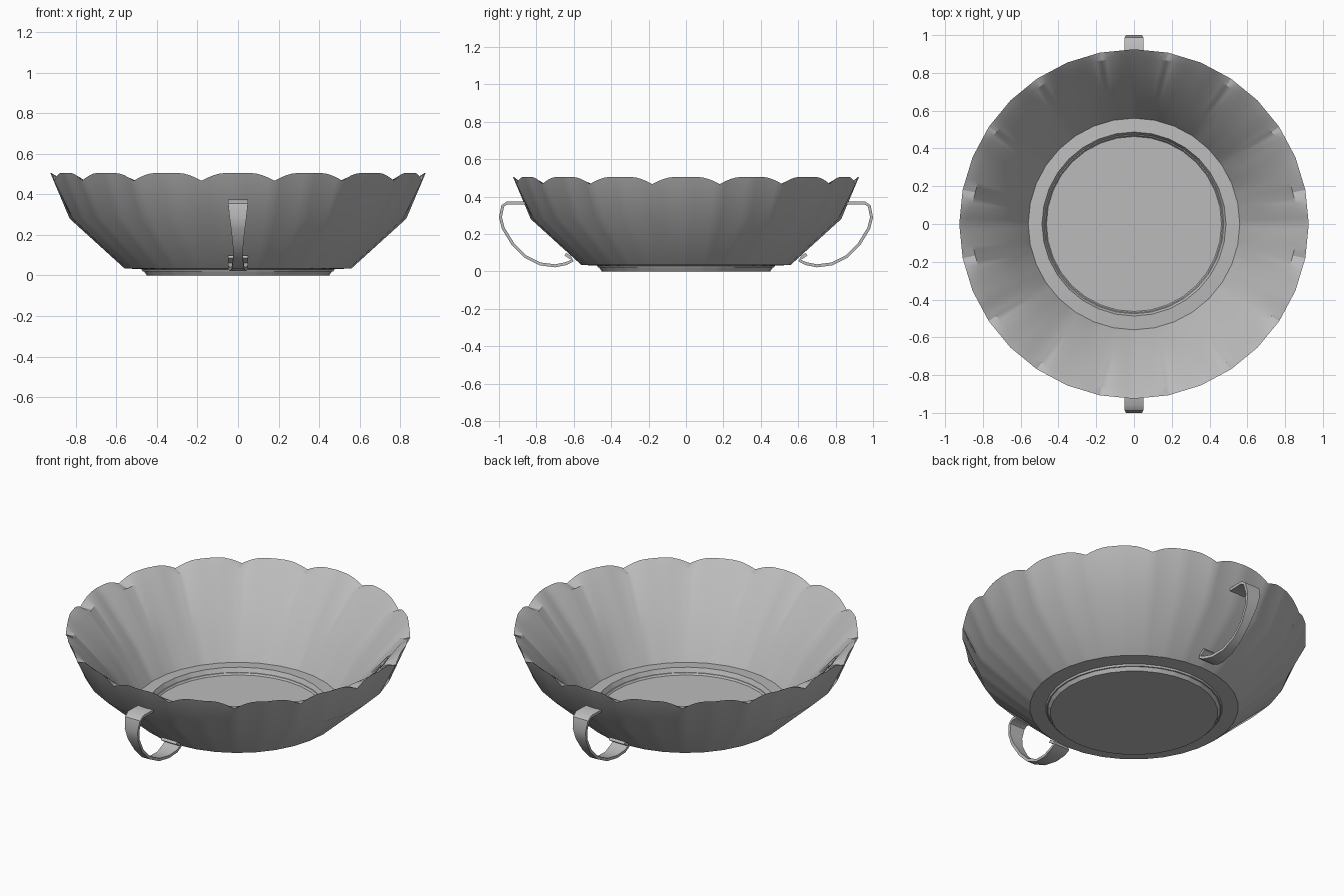
import bpy
import bmesh
from math import sin, cos, pi, radians, degrees

old = bpy.data.objects.get("Cube")
if old:
    bpy.data.objects.remove(old, do_unlink=True)

grey = bpy.data.materials.new("plain grey")
grey.use_nodes = True
grey.diffuse_color = (0.5, 0.5, 0.5, 1)
grey.node_tree.nodes["Principled BSDF"].inputs["Base Color"].default_value = (0.5, 0.5, 0.5, 1)

SEGMENTS = 192
NOTCHES = 16


def finish(name, bm, angle):
    bmesh.ops.recalc_face_normals(bm, faces=bm.faces)
    mesh = bpy.data.meshes.new(name)
    bm.to_mesh(mesh)
    bm.free()
    mesh.materials.append(grey)
    obj = bpy.data.objects.new(name, mesh)
    bpy.context.collection.objects.link(obj)
    bpy.ops.object.select_all(action='DESELECT')
    obj.select_set(True)
    bpy.context.view_layer.objects.active = obj
    bpy.ops.object.shade_smooth_by_angle(angle=radians(angle))
    return obj


def chord(angle, corners):
    """Radius factor of a polygon whose corners lie on the unit circle."""
    a = degrees(angle) % 180
    a = min(a, 180 - a)
    for lo, hi in zip(corners, corners[1:]):
        if lo <= a <= hi + 0.001:
            return cos(radians(hi - lo) / 2) / cos(radians(a - (lo + hi) / 2))
    return 1


def notch(angle):
    """1 at the bottom of a rim notch, fading to 0 along each scallop."""
    step = 360 / NOTCHES
    u = abs(degrees(angle) % step - step / 2)
    return max(0, 1 - u / 7) ** 1.6


# Bowl: radius, height, notch depth, polygon corners of each ring
rim_corners = [0, 30, 51.5, 62, 77, 90]
even_corners = [i * 18 for i in range(6)]
round_corners = [i * 11.25 for i in range(9)]
rings = [
    (0.45, 0.0, 0, round_corners),
    (0.47, 0.03, 0, round_corners),
    (0.56, 0.035, 0, round_corners),
    (0.83, 0.28, 0, round_corners),
    (0.925, 0.505, 0.038, round_corners),
    (0.885, 0.468, 0.008, rim_corners),
    (0.668, 0.22, 0, even_corners),
    (0.56, 0.05, 0, round_corners),
    (0.487, 0.055, 0, round_corners),
    (0.47, 0.02, 0, round_corners),
]

bm = bmesh.new()
loops = []
for radius, height, depth, corners in rings:
    loop = []
    for i in range(SEGMENTS):
        a = 2 * pi * i / SEGMENTS
        r = radius * chord(a, corners)
        loop.append(bm.verts.new((r * cos(a), r * sin(a), height - depth * notch(a))))
    loops.append(loop)
for low, high in zip(loops, loops[1:]):
    for i in range(SEGMENTS):
        j = (i + 1) % SEGMENTS
        bm.faces.new((low[i], low[j], high[j], high[i]))
bm.faces.new(loops[0])
bm.faces.new(loops[-1])
finish("scalloped_bowl", bm, 30)

# Handles: distance from the axis, height, half width along the strap
path = [
    (0.86, 0.365, 0.05), (0.955, 0.367, 0.05), (0.98, 0.35, 0.049),
    (0.992, 0.29, 0.042), (0.977, 0.23, 0.034), (0.925, 0.145, 0.025),
    (0.86, 0.08, 0.025), (0.78, 0.04, 0.03), (0.70, 0.03, 0.04),
    (0.64, 0.042, 0.049), (0.607, 0.058, 0.05), (0.62, 0.075, 0.05),
    (0.645, 0.092, 0.05),
]


def handle(name, side):
    bm = bmesh.new()
    rows = []
    for k, (y, z, w) in enumerate(path):
        y0, z0, _ = path[max(k - 1, 0)]
        y1, z1, _ = path[min(k + 1, len(path) - 1)]
        length = ((y1 - y0) ** 2 + (z1 - z0) ** 2) ** 0.5
        ny, nz = -(z1 - z0) / length * 0.008, (y1 - y0) / length * 0.008
        rows.append([bm.verts.new((sx * w, side * (y + s * ny), z + s * nz))
                     for sx, s in ((-1, -1), (1, -1), (1, 1), (-1, 1))])
    for a, b in zip(rows, rows[1:]):
        for i in range(4):
            j = (i + 1) % 4
            bm.faces.new((a[i], a[j], b[j], b[i]))
    bm.faces.new(rows[0])
    bm.faces.new(rows[-1])
    finish(name, bm, 40)


handle("front_handle", -1)
handle("back_handle", 1)
